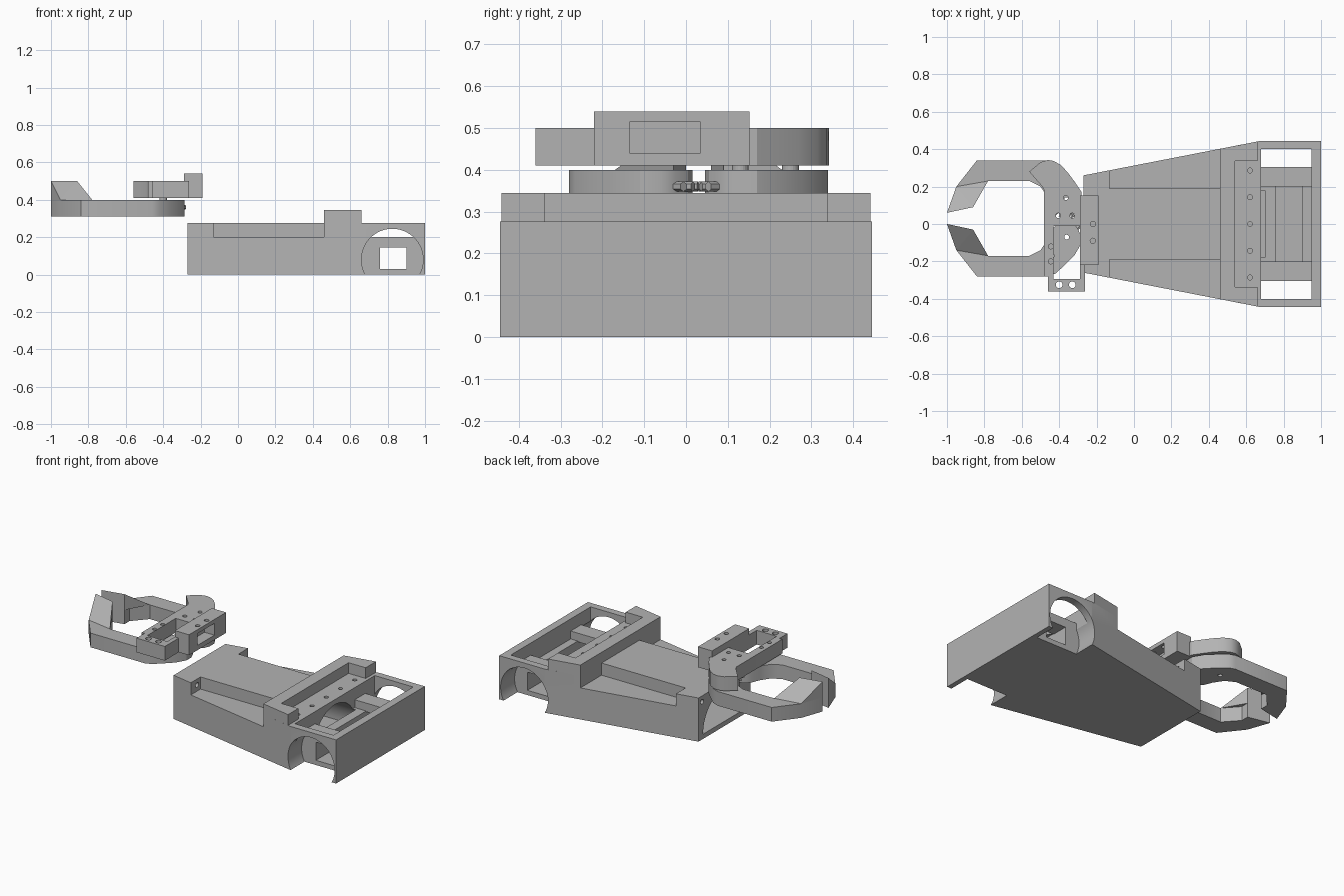
import bpy, bmesh, math
from mathutils import Vector, Matrix

old = bpy.data.objects.get("Cube")
if old:
    bpy.data.objects.remove(old)

grey = bpy.data.materials.new("plain_grey")
grey.use_nodes = True
grey.diffuse_color = (0.45, 0.45, 0.45, 1)
grey.node_tree.nodes["Principled BSDF"].inputs["Base Color"].default_value = (0.45, 0.45, 0.45, 1)


def finish(name, bm):
    bmesh.ops.recalc_face_normals(bm, faces=bm.faces[:])
    mesh = bpy.data.meshes.new(name)
    bm.to_mesh(mesh)
    bm.free()
    mesh.materials.append(grey)
    ob = bpy.data.objects.new(name, mesh)
    bpy.context.collection.objects.link(ob)
    return ob


def prism(name, outline, z0, z1):
    bm = bmesh.new()
    face = bm.faces.new([bm.verts.new((x, y, z0)) for x, y in outline])
    new = bmesh.ops.extrude_face_region(bm, geom=[face])["geom"]
    moved = [v for v in new if isinstance(v, bmesh.types.BMVert)]
    bmesh.ops.translate(bm, verts=moved, vec=(0, 0, z1 - z0))
    return finish(name, bm)


def box(name, x0, x1, y0, y1, z0, z1):
    return prism(name, [(x0, y0), (x1, y0), (x1, y1), (x0, y1)], z0, z1)


def rod(name, start, end, radius, sides=20):
    a, b = Vector(start), Vector(end)
    turn = (b - a).to_track_quat("Z", "Y").to_matrix().to_4x4()
    bm = bmesh.new()
    bmesh.ops.create_cone(bm, cap_ends=True, segments=sides, radius1=radius, radius2=radius,
                          depth=(b - a).length, matrix=Matrix.Translation((a + b) / 2) @ turn)
    return finish(name, bm)


def drill(x, y, z0, z1, radius=0.013):
    return rod("drill", (x, y, z0), (x, y, z1), radius)


def cut(ob, cutters):
    bpy.context.view_layer.objects.active = ob
    for c in cutters:
        mod = ob.modifiers.new("cut", "BOOLEAN")
        mod.operation, mod.solver, mod.object = "DIFFERENCE", "EXACT", c
        bpy.ops.object.modifier_apply(modifier=mod.name)
        bpy.data.objects.remove(c)


def smooth(ob):
    bpy.ops.object.select_all(action="DESELECT")
    ob.select_set(True)
    bpy.context.view_layer.objects.active = ob
    bpy.ops.object.shade_smooth_by_angle(angle=math.radians(30))


# Tapered chassis with an open axle bay and wheel arches
chassis = prism("chassis", [(-.27, -.26), (.68, -.445), (1, -.445), (1, .445),
                            (.68, .445), (-.27, .26)], 0, .277)
cuts = [box("bay", .68, .95, -.40, .40, .2, .5),
        box("servo_pocket", .68, .95, -.2, .2, .15, .4),
        box("axle_channel", .76, .90, -.6, .6, .03, .145),
        box("axle_slot", .76, .90, -.2, .2, .1, .3)]
for s in (-1, 1):
    cuts += [box("wheel_well", .68, .95, min(s * .305, s * .4), max(s * .305, s * .4), -.1, .3),
             rod("wheel_arch", (.825, s * .305, .08), (.825, s * .6, .08), .165, 64),
             box("side_recess", -.13, .46, min(s * .19, s * .6), max(s * .19, s * .6), .2, .4),
             rod("cable_hole", (-.35, s * .225, .24), (-.1, s * .225, .24), .015)]

# Arched tunnel running lengthwise through the chassis
tunnel = rod("tunnel", (-.4, 0, .03), (.7, 0, .03), .215, 64)
cut(tunnel, [box("tunnel_floor", -1, 1, -.5, .5, -.5, .03)])
cuts.append(tunnel)
cuts += [drill(.62, i * .143, .2, .3) for i in range(-2, 3)]
cut(chassis, cuts)
smooth(chassis)

# Raised crossbar, open toward the axle bay
prism("crossbar", [(.46, -.402), (.66, -.441), (.66, -.338), (.54, -.338),
                   (.54, .338), (.66, .338), (.66, .441), (.46, .402)], .27, .345)

# Gripper fingers, mirrored about their own centre line
MID = .03
arm = [(-1, .03), (-.95, .17), (-.84, .31), (-.46, .31), (-.42, .295), (-.37, .25),
       (-.32, .2), (-.285, .14), (-.285, .09), (-.30, .055), (-.33, .025), (-.37, .015),
       (-.41, .03), (-.44, .06), (-.46, .11), (-.5, .17), (-.56, .2), (-.78, .2),
       (-.86, .11), (-.86, .06)]
tip = [(-1, .03, .5), (-.86, .06, .5), (-.86, .11, .46), (-.78, .2, .4), (-.95, .17, .4)]
for side, s in (("left", 1), ("right", -1)):
    finger = prism(side + "_finger", [(x, MID + s * y) for x, y in arm], .31, .4)
    cut(finger, [drill(-.36, MID + s * .1, .2, .5), drill(-.44, MID + s * .2, .2, .5)])
    smooth(finger)

    # Sloped fingertip
    bm = bmesh.new()
    for x, y, z in tip:
        bm.verts.new((x, MID + s * y, z))
        if z > .4:
            bm.verts.new((x, MID + s * y, .4))
    bmesh.ops.convex_hull(bm, input=bm.verts[:])
    finish(side + "_fingertip", bm)

    # Gear teeth where the fingers mesh
    for i in range(5):
        a = math.radians(-130 + 20 * i + (10 if s < 0 else 0))
        ends = [(-.36 + r * math.cos(a), MID + s * (.1 + r * math.sin(a))) for r in (.07, .1)]
        rod(side + "_tooth", (*ends[0], .36), (*ends[1], .36), .012, 6)

# Gripper mount plate with a servo window
plate = prism("gripper_mount", [(-.46, -.36), (-.262, -.36), (-.262, -.2), (-.28, -.2),
                                (-.28, .17), (-.31, .215), (-.35, .27), (-.39, .315), (-.43, .337),
                                (-.46, .342), (-.5, .33), (-.56, .28), (-.53, .245),
                                (-.49, .2), (-.48, .18), (-.48, -.28), (-.46, -.28)], .41, .5)
cuts = [box("window", -.43, -.29, -.295, -.01, .3, .6)]
for x, y in ((-.365, .14), (-.405, .045), (-.33, .045), (-.445, -.12), (-.445, -.2)):
    cuts.append(drill(x, y, .3, .6))
cuts += [drill(x, -.325, .3, .6, .018) for x in (-.40, -.33)]
cut(plate, cuts)
smooth(plate)

# Pivot pins joining the fingers to the mount
for y in (.13, .25):
    rod("pivot_pin", (-.40, y, .38), (-.40, y, .42), .02)

# Wrist block with a socket facing the chassis
wrist = box("wrist_block", -.29, -.19, -.22, .152, .41, .54)
cut(wrist, [box("socket", -.26, -.1, -.135, .035, .44, .515),
            drill(-.22, 0, .48, .6, .014), drill(-.22, -.09, .48, .6, .014)])
smooth(wrist)
